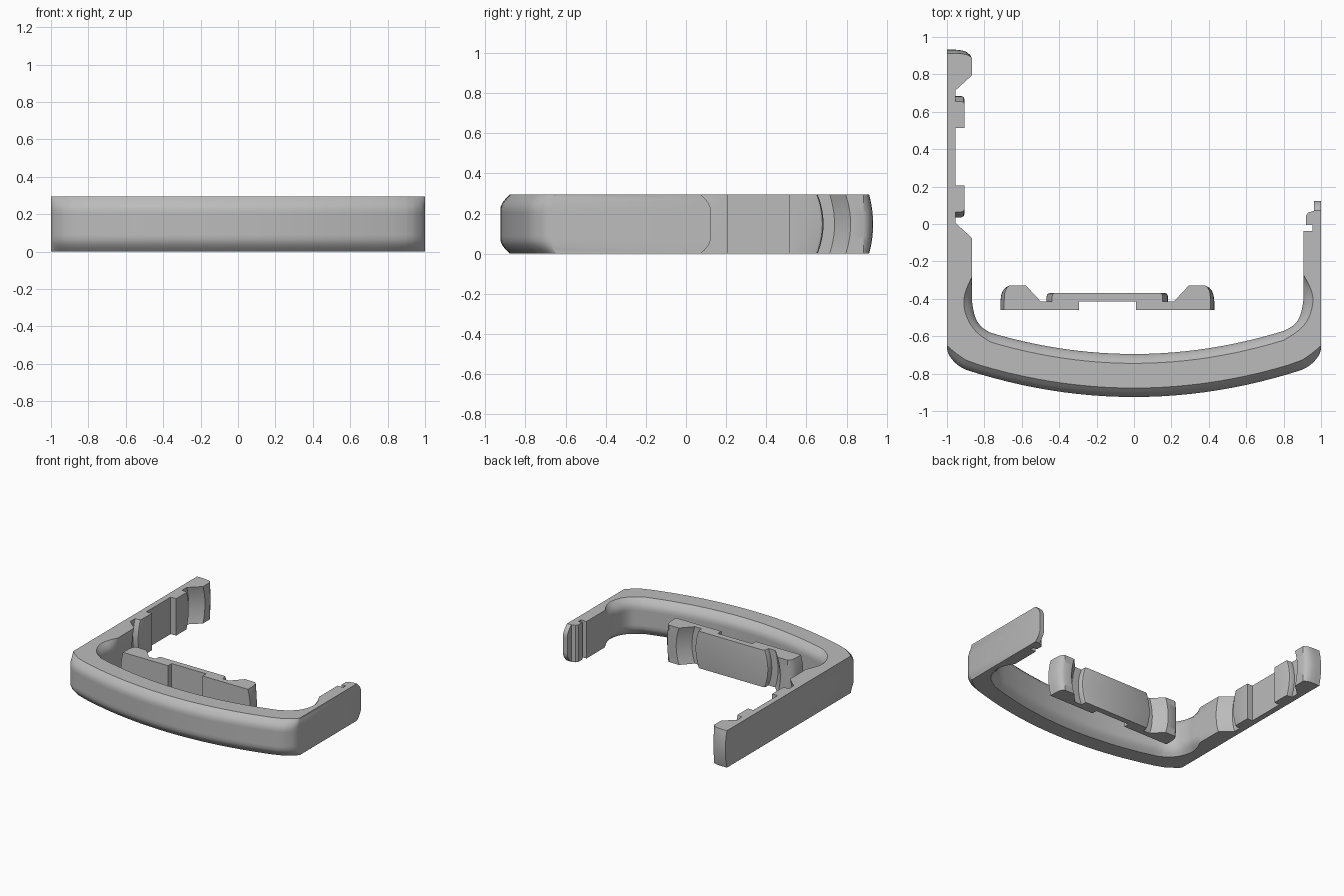
import bpy
import bmesh
from mathutils import Vector

HEIGHT = 0.295
EDGE = 0.065   # height of the softened top and bottom edges

cube = bpy.data.objects.get("Cube")
if cube:
    bpy.data.objects.remove(cube)

grey = bpy.data.materials.new("plain grey")
grey.use_nodes = True
grey.diffuse_color = (0.5, 0.5, 0.5, 1)
grey.node_tree.nodes["Principled BSDF"].inputs["Base Color"].default_value = (0.5, 0.5, 0.5, 1)


# A profile point is (x, y, end_x, end_y, bowed): its place at mid height, its place
# at the top and bottom, and whether it moves between them in a long bow
def fixed(x, y):
    return (x, y, x, y, False)


def smooth(points, steps=4):
    """Smooth curve through paired mid/end points."""
    pts = [Vector(p) for p in points]
    pts = [pts[0]] + pts + [pts[-1]]
    out = []
    for a, b, c, d in zip(pts, pts[1:], pts[2:], pts[3:]):
        for i in range(steps):
            t = i / steps
            out.append(0.5 * (2 * b + (c - a) * t + (2 * a - 5 * b + 4 * c - d) * t ** 2
                              + (3 * b - a - 3 * c + d) * t ** 3))
    out.append(pts[-1])
    return [(*p, False) for p in out]


def shallow_arc(x0, x1, low, radius, inset, count=24):
    """Bowed front line, moved by inset at the top and bottom."""
    out = []
    for i in range(1, count):
        x = x0 + (x1 - x0) * i / count
        y = low + x * x / (2 * radius)
        out.append((x, y, x, y + inset, False))
    return out


def clip_half(place, side, bump_start=None, whole=True):
    """Snap-fit half profile from the centre outwards: raised pad, gap, hook."""
    pts = []
    if bump_start:
        pts += [(bump_start, 0, 0), (bump_start, 0.048, 0)]
    pts += [(0.305, 0.048, 0.025), (0.319, 0.043, 0.028), (0.325, 0.03, 0.03), (0.325, 0, 0.03),
            (0.38, 0, 0.025), (0.46, 0.088, 0.025)]
    if whole:
        pts += [(0.525, 0.088, 0), (0.545, 0.077, 0.008), (0.56, 0.058, 0.014),
                (0.568, 0.035, 0.018), (0.572, 0, 0.02), (0.572, -0.046, 0.02)]
    return [(*place(side * u, v), *place(side * (u - bow), v), True) for u, v, bow in pts]


def build(name, profile):
    """Stack copies of the profile at several heights and skin them."""
    lower = [0, 0.02, 0.04, EDGE, 0.09, 0.12]
    levels = lower + [HEIGHT / 2] + [HEIGHT - z for z in reversed(lower)]
    bm = bmesh.new()
    rings = []
    for z in levels:
        depth = min(z, HEIGHT - z)
        soft = max(0, 1 - depth / EDGE) ** 1.5
        bow = (1 - 2 * z / HEIGHT) ** 2
        ring = []
        for x, y, ex, ey, bowed in profile:
            w = bow if bowed else soft
            ring.append(bm.verts.new((x + (ex - x) * w, y + (ey - y) * w, z)))
        rings.append(ring)
    n = len(profile)
    for a, b in zip(rings, rings[1:]):
        for i in range(n):
            j = (i + 1) % n
            bm.faces.new((a[i], a[j], b[j], b[i]))
    caps = [bm.faces.new(rings[0]), bm.faces.new(rings[-1])]
    bmesh.ops.recalc_face_normals(bm, faces=bm.faces)
    bmesh.ops.triangulate(bm, faces=caps)
    mesh = bpy.data.meshes.new(name)
    bm.to_mesh(mesh)
    bm.free()
    mesh.materials.append(grey)
    obj = bpy.data.objects.new(name, mesh)
    bpy.context.collection.objects.link(obj)
    bpy.ops.object.select_all(action="DESELECT")
    obj.select_set(True)
    bpy.context.view_layer.objects.active = obj
    bpy.ops.object.shade_smooth_by_angle(angle=0.54)


# Bracket: long arm with snap-fit, bowed front bar, short arm
def on_arm(u, v):
    return (-0.954 + v, 0.36 + u)


bracket = clip_half(on_arm, 1, 0.153)[::-1]
bracket += clip_half(on_arm, -1, 0.153, whole=False)

# Inner corners and inner side of the front bar
bracket += smooth([(-0.865, -0.28, -0.865, -0.28), (-0.865, -0.35, -0.897, -0.35),
                   (-0.865, -0.42, -0.91, -0.42), (-0.848, -0.5, -0.893, -0.5),
                   (-0.815, -0.55, -0.845, -0.575), (-0.77, -0.58, -0.77, -0.63)])
bracket += shallow_arc(-0.77, 0.8, -0.695, 2.59, -0.05)
bracket += smooth([(0.8, -0.572, 0.8, -0.622), (0.855, -0.54, 0.885, -0.565),
                   (0.888, -0.49, 0.935, -0.5), (0.905, -0.41, 0.957, -0.41),
                   (0.905, -0.34, 0.942, -0.34), (0.905, -0.27, 0.905, -0.27)])

# Short arm tip with its small hook
bracket += [fixed(0.905, -0.037), fixed(0.955, -0.037), fixed(0.955, -0.005),
            fixed(0.92, -0.005), fixed(0.92, 0.045), fixed(0.932, 0.062),
            fixed(0.962, 0.07), (0.962, 0.122, 0.962, 0.073, False),
            (1, 0.122, 1, 0.073, False)]

# Outer corners and outer side of the front bar
corner = [(1, -0.67, 1, -0.65), (0.985, -0.708, 0.975, -0.672),
          (0.945, -0.752, 0.942, -0.698), (0.9, -0.779, 0.9, -0.727)]
bracket += smooth(corner)
bracket += shallow_arc(0.9, -0.9, -0.925, 2.775, 0.048)
bracket += smooth([(-x, y, -ex, ey) for x, y, ex, ey in reversed(corner)])
build("bracket", bracket)


# Loose snap-fit clip with a slot in its front
def on_clip(u, v):
    return (-0.1425 + u, -0.415 + v * 0.97)


clip = clip_half(on_clip, -1)[::-1] + clip_half(on_clip, 1)
clip += [fixed(0.01, -0.46), fixed(0.01, -0.415), fixed(-0.295, -0.415), fixed(-0.295, -0.46)]
build("loose_clip", clip)
